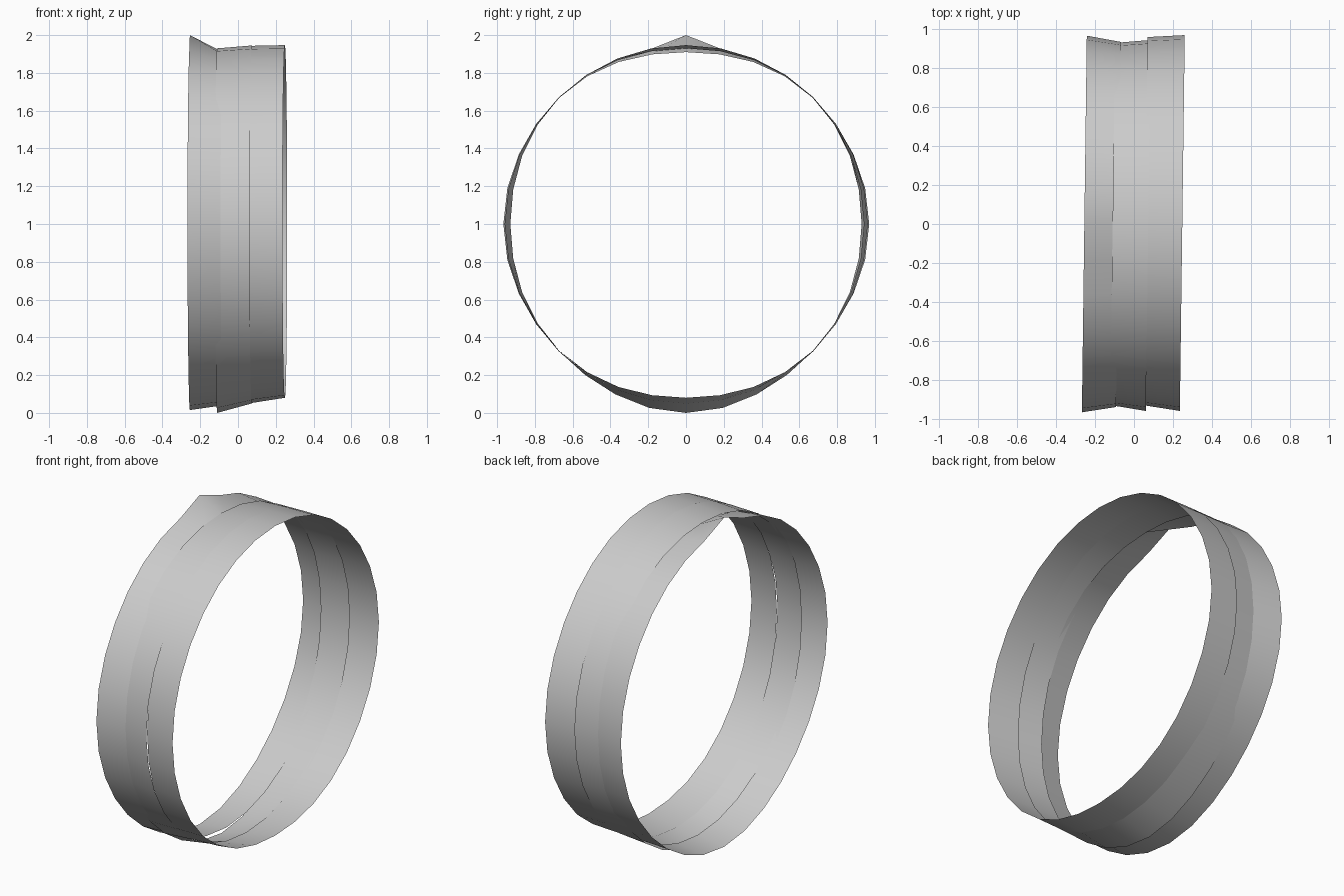
import bpy, bmesh, math

SEGMENTS = 32
BASE = 0.95          # typical radius of the hoop
SKEW = 0.013         # slight sideways lean of every band edge

if "Cube" in bpy.data.objects:
    bpy.data.objects.remove(bpy.data.objects["Cube"])

grey = bpy.data.materials.new("light_grey")
grey.use_nodes = True
grey.diffuse_color = (0.6, 0.6, 0.6, 1)
grey.node_tree.nodes["Principled BSDF"].inputs["Base Color"].default_value = (0.6, 0.6, 0.6, 1)


def edge_ring(bm, x, radii, peak=0.0):
    """Warped circle; radii are given at the back, top, front and bottom."""
    ring = []
    for i in range(SEGMENTS):
        a = math.tau * i / SEGMENTS
        r = BASE
        for q, target in enumerate(radii):
            r += (target - BASE) * max(0, math.cos(a - q * math.pi / 2)) ** 8
        if i == SEGMENTS // 4:
            r += peak
        y = r * math.cos(a)
        ring.append(bm.verts.new((x + SKEW * y, y, 1 + r * math.sin(a))))
    return ring


def band(name, left, right):
    """Thin open strip between two warped circles."""
    bm = bmesh.new()
    a, b = edge_ring(bm, *left), edge_ring(bm, *right)
    for i in range(SEGMENTS):
        j = (i + 1) % SEGMENTS
        face = bm.faces.new((a[i], a[j], b[j], b[i]))
        face.smooth = True
    bmesh.ops.recalc_face_normals(bm, faces=bm.faces)
    # Make the normals face away from the hoop axis
    f = bm.faces[:][0]
    c = f.calc_center_median()
    if f.normal.y * c.y + f.normal.z * (c.z - 1) < 0:
        bmesh.ops.reverse_faces(bm, faces=bm.faces)
    mesh = bpy.data.meshes.new(name)
    bm.to_mesh(mesh)
    bm.free()
    mesh.materials.append(grey)
    bpy.context.collection.objects.link(bpy.data.objects.new(name, mesh))


# Three overlapping bands, side by side across the hoop
band("right_band",
     (-0.255, (0.967, 0.945, 0.967, 0.985), 0.055),
     (-0.08, (0.935, 0.91, 0.94, 0.96)))
band("middle_band",
     (-0.11, (0.93, 0.93, 0.93, 1.0)),
     (0.073, (0.945, 0.945, 0.96, 0.95)))
band("left_band",
     (0.057, (0.96, 0.943, 0.93, 0.95)),
     (0.248, (0.97, 0.947, 0.96, 0.92)))
